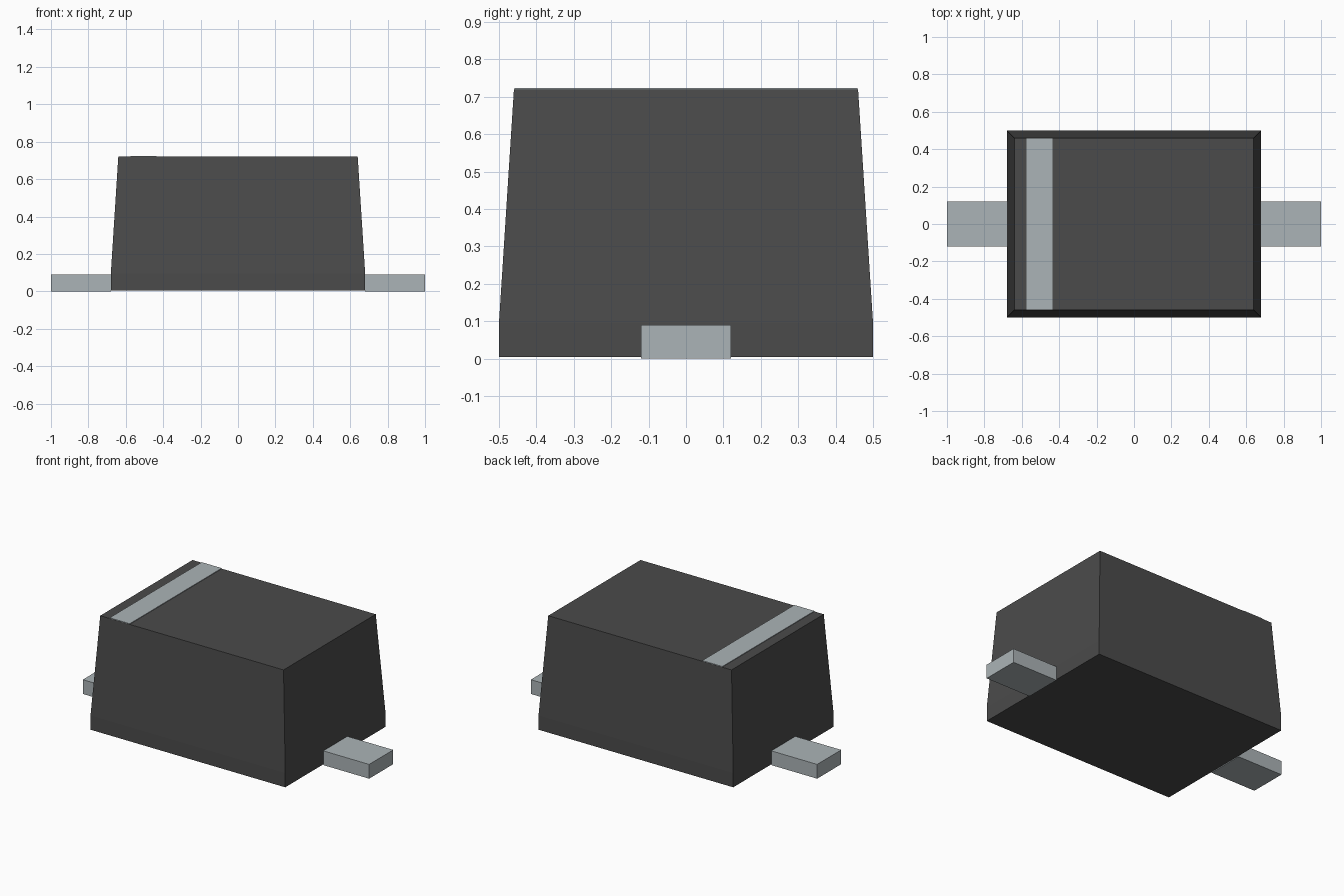
import bpy, bmesh

cube = bpy.data.objects.get("Cube")
if cube:
    bpy.data.objects.remove(cube, do_unlink=True)


def material(name, rgb):
    m = bpy.data.materials.new(name)
    m.use_nodes = True
    m.diffuse_color = (*rgb, 1)
    bsdf = next(n for n in m.node_tree.nodes if n.type == 'BSDF_PRINCIPLED')
    bsdf.inputs["Base Color"].default_value = (*rgb, 1)
    return m


def loft(name, sections, mat, x=0):
    """Stack of rectangles (half x, half y, z), joined and capped."""
    bm = bmesh.new()
    rings = [[bm.verts.new((x + sx * hx, sy * hy, z))
              for sx, sy in ((-1, -1), (1, -1), (1, 1), (-1, 1))]
             for hx, hy, z in sections]
    for low, high in zip(rings, rings[1:]):
        for i in range(4):
            j = (i + 1) % 4
            bm.faces.new((low[i], low[j], high[j], high[i]))
    bm.faces.new(rings[0][::-1])
    bm.faces.new(rings[-1])
    mesh = bpy.data.meshes.new(name)
    bm.to_mesh(mesh)
    bm.free()
    mesh.materials.append(mat)
    obj = bpy.data.objects.new(name, mesh)
    bpy.context.collection.objects.link(obj)
    return obj


plastic = material("dark grey plastic", (0.07, 0.07, 0.07))
metal = material("light grey metal", (0.41, 0.455, 0.473))

# Moulded body: short upright base, then tapered walls
loft("body", [(0.68, 0.5, 0.005), (0.68, 0.5, 0.095), (0.64, 0.46, 0.72)], plastic)

# Polarity stripe, a thin plate on the top
loft("polarity_stripe", [(0.07, 0.459, 0.718), (0.07, 0.459, 0.724)], metal, x=-0.505)

# Flat terminals at both ends
for side, x in (("left", 0.84), ("right", -0.84)):
    loft(side + "_terminal", [(0.16, 0.12, 0), (0.16, 0.12, 0.09)], metal, x=x)
